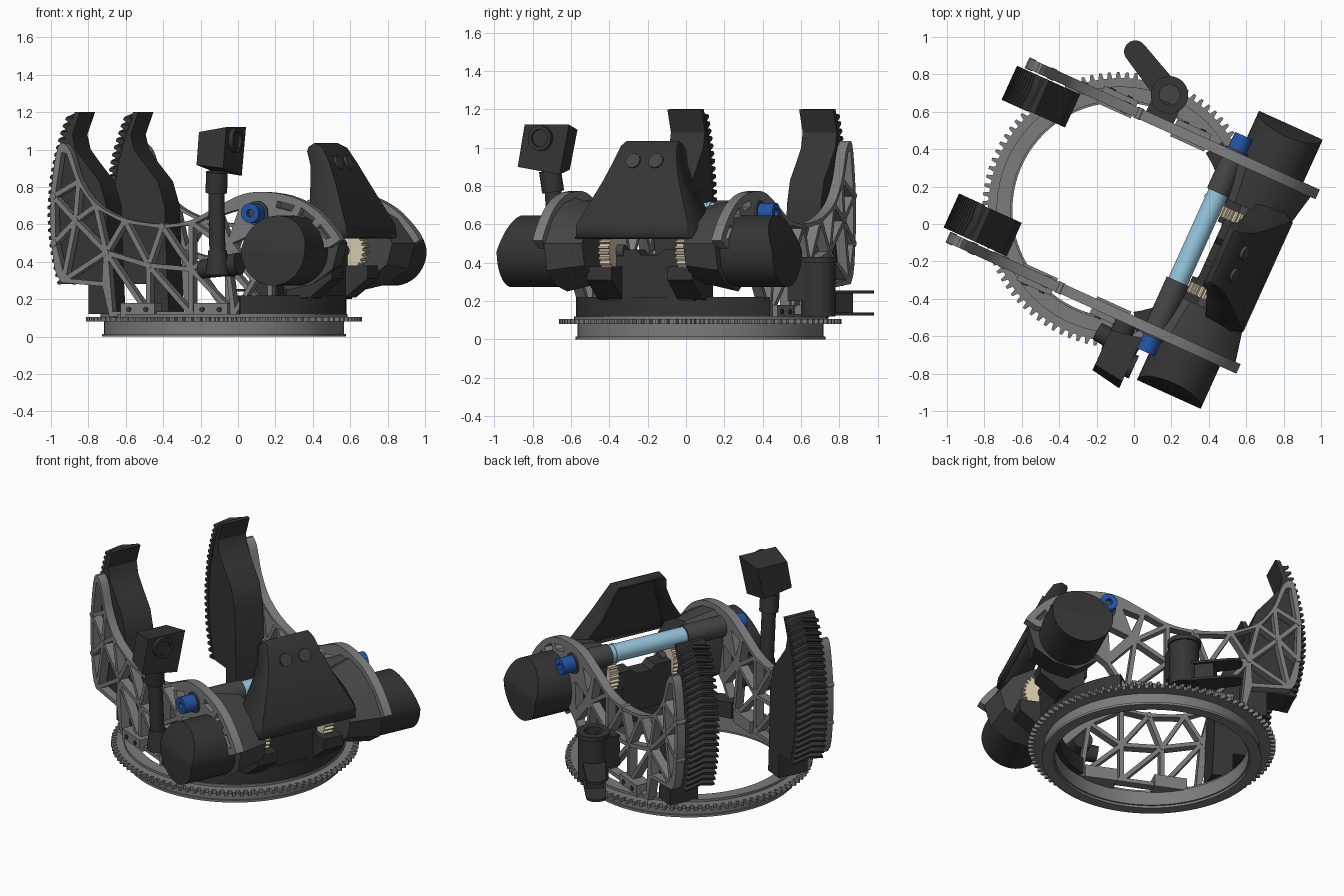
import bpy, bmesh
from math import sin, cos, pi, radians
from mathutils import Matrix, Vector

if "Cube" in bpy.data.objects:
    bpy.data.objects.remove(bpy.data.objects["Cube"])

# Everything is built in a turret frame (u forward, v sideways, z up), then turned
TURN = Matrix.Translation((-0.075, 0.075, 0)) @ Matrix.Rotation(radians(-24.4), 4, 'Z')


def material(name, c):
    m = bpy.data.materials.new(name)
    m.diffuse_color = (*c, 1)
    m.use_nodes = True
    m.node_tree.nodes["Principled BSDF"].inputs["Base Color"].default_value = m.diffuse_color
    return m


DARK = material("dark", (0.035, 0.035, 0.035))
MID = material("charcoal", (0.06, 0.06, 0.06))
GREY = material("grey", (0.2, 0.2, 0.2))
SKY = material("light_blue", (0.30, 0.56, 0.72))
BLUE = material("blue", (0.015, 0.09, 0.38))
CREAM = material("cream", (0.68, 0.6, 0.42))


def finish(name, me, mat=GREY, local=Matrix.Identity(4)):
    me.transform(TURN @ local)
    ob = bpy.data.objects.new(name, me)
    bpy.context.collection.objects.link(ob)
    me.materials.clear()
    me.materials.append(mat)
    me.shade_smooth()
    me.set_sharp_from_angle(angle=radians(32))
    return ob


def from_bm(name, bm, mat=GREY):
    bmesh.ops.recalc_face_normals(bm, faces=bm.faces)
    me = bpy.data.meshes.new(name)
    bm.to_mesh(me)
    bm.free()
    return finish(name, me, mat)


AXES = {'v': lambda a, b, t: (a, t, b), 'z': lambda a, b, t: (a, b, t), 'u': lambda a, b, t: (t, a, b)}


def prism(name, pts, lo, hi, mat=GREY, axis='v', taper=1.0):
    """Extrude an outline along an axis; the 'lo' end may be scaled about its middle."""
    bm = bmesh.new()
    ca = (min(p[0] for p in pts) + max(p[0] for p in pts)) / 2
    cb = (min(p[1] for p in pts) + max(p[1] for p in pts)) / 2
    f = AXES[axis]
    A = [bm.verts.new(f(ca + (a - ca) * taper, cb + (b - cb) * taper, lo)) for a, b in pts]
    B = [bm.verts.new(f(a, b, hi)) for a, b in pts]
    bm.faces.new(A)
    bm.faces.new(B)
    for i in range(len(A)):
        j = (i + 1) % len(A)
        bm.faces.new((A[i], A[j], B[j], B[i]))
    return from_bm(name, bm, mat)


def rect(a0, a1, b0, b1):
    return [(a0, b0), (a1, b0), (a1, b1), (a0, b1)]


def cyl(name, p, q, r, mat=GREY, r2=None, seg=40):
    p, q = Vector(p), Vector(q)
    d = q - p
    bm = bmesh.new()
    m = Matrix.Translation((p + q) / 2) @ d.to_track_quat('Z', 'Y').to_matrix().to_4x4()
    bmesh.ops.create_cone(bm, cap_ends=True, segments=seg, radius1=r, radius2=r2 or r, depth=d.length, matrix=m)
    return from_bm(name, bm, mat)


def ring(name, n, root, tip, inner, lo, hi, mat=GREY, axis='z', c=(0, 0)):
    """Toothed (or plain) annulus with four points per tooth."""
    steps = (0, .4, .55, .85) if root != tip else (0, .25, .5, .75)
    bm = bmesh.new()
    f = AXES[axis]
    loops = []
    for outer, t in ((1, lo), (1, hi), (0, hi), (0, lo)):
        row = []
        for i in range(n * 4):
            a = 2 * pi * (i // 4 + steps[i % 4]) / n
            r = ((root, root, tip, tip)[i % 4]) if outer else inner
            row.append(bm.verts.new(f(c[0] + r * cos(a), c[1] + r * sin(a), t)))
        loops.append(row)
    for k in range(4):
        A, B = loops[k], loops[(k + 1) % 4]
        for i in range(n * 4):
            j = (i + 1) % (n * 4)
            bm.faces.new((A[i], A[j], B[j], B[i]))
    return from_bm(name, bm, mat)


def inset(poly, d):
    p = [Vector(q) for q in poly]
    n = len(p)
    s = 1 if sum(p[i].x * p[(i + 1) % n].y - p[(i + 1) % n].x * p[i].y for i in range(n)) > 0 else -1
    out = []
    for i in range(n):
        e1, e2 = (p[i] - p[i - 1]).normalized(), (p[(i + 1) % n] - p[i]).normalized()
        n1, n2 = Vector((-e1.y, e1.x)) * s, Vector((-e2.y, e2.x)) * s
        out.append(p[i] + (n1 + n2) * d / (1 + n1.dot(n2)))
    return out


# Slewing ring at the bottom
ring("ring_foot_flange", 32, .652, .652, .585, 0, .015)
ring("ring_body", 32, .642, .642, .575, .015, .08)
ring("slewing_gear", 96, .705, .737, .575, .08, .105)
ring("ring_top_step", 32, .66, .66, .585, .105, .12)

# Truss side plates: outline nodes, inner nodes, and the cells cut from them
N = [(-.70, .30), (-.755, .50), (-.76, .75), (-.72, 1.0), (-.67, .99), (-.61, .83), (-.51, .70), (-.34, .62),
     (-.12, .59), (.05, .61), (.2, .68), (.36, .75), (.5, .76), (.66, .73), (.8, .65), (.91, .52), (.86, .49),
     (.62, .46), (.42, .30), (.3, .12), (.05, .12), (-.2, .12), (-.42, .12), (-.46, .28),
     (-.63, .62), (-.45, .45), (-.2, .38), (.05, .36), (.25, .48)]
CELLS = [(0, 1, 24), (1, 2, 24), (2, 3, 4, 5), (2, 5, 24), (5, 6, 24), (6, 25, 24), (0, 24, 25), (0, 25, 23),
         (6, 7, 25), (7, 26, 25), (7, 8, 26), (8, 9, 27), (8, 27, 26), (9, 10, 28), (9, 28, 27), (23, 25, 22),
         (25, 26, 21), (25, 21, 22), (26, 27, 20), (26, 20, 21), (27, 28, 19), (27, 19, 20), (28, 18, 19)]
SLOTS = [[(.56, .725), (.66, .70), (.64, .67), (.55, .69)], [(.70, .69), (.78, .63), (.75, .60), (.68, .65)],
         [(.81, .60), (.87, .53), (.84, .52), (.79, .58)], [(.225, .65), (.33, .68), (.275, .53)],
         [(.295, .50), (.42, .55), (.41, .37)]]


def plate_outline():
    p = inset(N[:24], -.012)
    out = []
    for i in range(24):
        out.append(p[i])
        if i < 15:  # rounded along the back and top edges
            a, b, c, d = p[i - 1], p[i], p[i + 1], p[i + 2]
            for t in (.25, .5, .75):
                out.append(.5 * (2 * b + (c - a) * t + (2 * a - 5 * b + 4 * c - d) * t * t + (3 * b - a - 3 * c + d) * t ** 3))
    return out


def truss_plate(name, v):
    cu = bpy.data.curves.new(name, 'CURVE')
    cu.dimensions, cu.fill_mode, cu.extrude = '2D', 'BOTH', .028
    for poly in [plate_outline()] + [inset([N[i] for i in c], .013) for c in CELLS] + SLOTS:
        sp = cu.splines.new('POLY')
        sp.points.add(len(poly) - 1)
        for pt, q in zip(sp.points, poly):
            pt.co = (q[0], q[1], 0, 1)
        sp.use_cyclic_u = True
    tmp = bpy.data.objects.new("tmp", cu)
    bpy.context.collection.objects.link(tmp)
    me = bpy.data.meshes.new_from_object(tmp.evaluated_get(bpy.context.evaluated_depsgraph_get()))
    bpy.data.objects.remove(tmp)
    finish(name, me, GREY, Matrix.Translation((0, v, 0)) @ Matrix.Rotation(pi / 2, 4, 'X'))


# Elevation sector profile, an arc around the cross tube
TU, TZ, R = .44, .66, 1.225
arc = [(TU - R * cos(a), TZ + R * sin(a)) for a in [radians(-18 + 44.2 * i / 24) for i in range(25)]]
SECTOR = arc + [(-.63, 1.2), (-.675, 1.08), (-.655, 1.0), (-.60, .93), (-.515, .83), (-.475, .7), (-.46, .3),
                (-.45, .12), (-.58, .12), (-.58, .28)]
HOUSING = [(.42, .58), (.43, .70), (.52, .74), (.66, .71), (.8, .63), (.9, .5), (.86, .36), (.74, .28), (.6, .25), (.46, .34)]
MU, MZ = .645, .46

for s, side in ((-1, "near"), (1, "far")):
    truss_plate(side + "_truss_plate", s * .512)
    prism(side + "_sector", SECTOR, s * .28, s * .475, DARK)
    # Chevron teeth on the back of the sector
    bm = bmesh.new()
    for i in range(23):
        prev = None
        for v, off in ((.275, 0), (.375, .02), (.475, 0)):
            a = radians(-17.3 + 41 * i / 22) + off
            sec = [bm.verts.new((TU - r * cos(a + da), s * v, TZ + r * sin(a + da)))
                   for r, da in ((R - .01, -.014), (R + .035, -.006), (R + .035, .006), (R - .01, .014))]
            if prev:
                for k in range(4):
                    bm.faces.new((prev[k], prev[(k + 1) % 4], sec[(k + 1) % 4], sec[k]))
            if v != .375:
                bm.faces.new(sec)
            prev = sec
    from_bm(side + "_sector_teeth", bm, DARK)
    # Drive motor with a bevelled outer end
    bm = bmesh.new()
    m = Matrix.Translation((MU, s * .62, MZ)) @ Matrix.Rotation(pi / 2, 4, 'X')
    bmesh.ops.create_cone(bm, cap_ends=True, segments=48, radius1=.187, radius2=.187, depth=.34, matrix=m)
    bmesh.ops.bisect_plane(bm, geom=bm.verts[:] + bm.edges[:] + bm.faces[:], plane_co=(0, 0, MZ), plane_no=(0, 0, 1))
    for v in bm.verts:
        if abs(v.co.y) > .7 and v.co.z > MZ:
            v.co.y -= s * .35 * (v.co.z - MZ)
    from_bm(side + "_motor", bm, DARK)
    prism(side + "_gear_housing", HOUSING, s * .29, s * .49, MID, taper=.82)
    ring(side + "_pinion", 26, .112, .128, .03, s * .19, s * .25, CREAM, 'v', (MU - .03, MZ))
    cyl(side + "_pinion_shaft", (MU - .03, s * .15, MZ), (MU - .03, s * .35, MZ), .035, MID, seg=24)
    # Guard that encloses the pinion from below
    prism(side + "_pinion_guard", [(.5, .2), (.64, .21), (.77, .31), (.77, .38), (.5, .38)], s * .16, s * .3, DARK)
    # Cross tube sleeve and end knob
    cyl(side + "_sleeve", (TU, s * (.22 if s < 0 else .3), TZ), (TU, s * .55, TZ), .065, MID)
    ring(side + "_knob", 8, .052, .052, .02, s * .54, s * .635, BLUE, 'v', (TU, TZ))
    cyl(side + "_knob_bolt", (TU, s * .54, TZ), (TU, s * .61, TZ), .021, MID, seg=16)
    # Feet, bolts and plate rivets
    for u in (-.25, .18):
        prism(side + "_foot", rect(u - .1, u + .1, .1, .18), s * .47, s * .57)
        for du in (-.05, .05):
            cyl(side + "_foot_bolt", (u + du, s * .57, .145), (u + du, s * .577, .145), .014, DARK, seg=12)
    for i in (1, 2, 8, 24, 25, 26):
        cyl(side + "_plate_rivet", (N[i][0], s * .48, N[i][1]), (N[i][0], s * .544, N[i][1]), .018, seg=12)
cyl("cross_tube", (TU, -.23, TZ), (TU, .31, TZ), .055, SKY)
cyl("tube_collar", (TU, .25, TZ), (TU, .27, TZ), .06, SKY)

# Front skirt and centre support on the ring
ang = [radians(-58 + 116 * i / 24) for i in range(25)]
prism("front_skirt", [(.655 * cos(a), .655 * sin(a)) for a in ang] + [(.55 * cos(a), .55 * sin(a)) for a in ang[::-1]],
      .115, .22, DARK, 'z')
prism("centre_support", [(-.25, .2), (.25, .2), (.2, .32), (.2, .47), (.08, .47), (.05, .44), (-.05, .44), (-.08, .47),
                         (-.19, .47), (-.2, .32)], .53, .64, DARK, 'u')

# Front shield lofted from rows: height, front u, half width, rear u, rear half width
rows = [(1.035, .60, .15, .57, .16), (1.01, .65, .16, .57, .18), (.93, .70, .18, .60, .2),
        (.82, .755, .22, .62, .25), (.60, .86, .32, .68, .40), (.53, .87, .32, .69, .43)]
bm = bmesh.new()
grid = [[bm.verts.new(p) for p in ((ub, -wb, z - .02), (uf, -w, z), (uf, w, z), (ub, wb, z - .02))]
        for z, uf, w, ub, wb in rows]
for A, B in zip(grid, grid[1:]):
    for k in range(3):
        bm.faces.new((A[k], A[k + 1], B[k + 1], B[k]))
bm.faces.new(grid[0])
mod = from_bm("front_shield", bm, DARK).modifiers.new("thickness", 'SOLIDIFY')
mod.thickness, mod.offset = .025, -1
for v in (-.065, .065):
    cyl("shield_vent", (.69, v, .925), (.711, v, .934), .04, MID, seg=24)

# Sight on a post beside the near plate
cyl("sight_elbow", (.16, -.64, .36), (.39, -.66, .39), .05, DARK, .06)
cyl("sight_joint", (.28, -.52, .38), (.28, -.66, .38), .06, DARK)
cyl("sight_socket", (.28, -.70, .33), (.28, -.70, .46), .065, DARK, .05)
cyl("sight_post", (.28, -.70, .40), (.28, -.72, .84), .043, DARK)
cyl("sight_collar", (.28, -.717, .77), (.29, -.73, .88), .058, DARK)
prism("sight_head", [(-.87, .90), (-.63, .86), (-.575, 1.12), (-.83, 1.12)], .22, .39, DARK, 'u', .8)
ring("sight_lens_rim", 10, .066, .066, .045, .38, .415, DARK, 'u', (-.735, 1.05))
cyl("sight_lens", (.38, -.735, 1.05), (.40, -.735, 1.05), .045, DARK, seg=24)

# Hinged mount beside the far plate, folded outward
T, E = Vector((-.013, .67)), Vector((-.275, .805))
ring("mount_barrel", 10, .09, .09, .055, .12, .43, DARK, 'z', T)
ring("mount_barrel_lip", 10, .1, .1, .055, .40, .43, DARK, 'z', T)
cyl("mount_core", (*T, .13), (*T, .36), .055, MID, seg=24)
prism("mount_bracket", rect(-.09, .07, .53, .63), .2, .4, DARK, 'z')
d = (E - T).normalized()
p = Vector((-d.y, d.x))
tip = [E + .06 * (cos(a) * p + sin(a) * d) for a in [pi * i / 12 for i in range(13)]]
for z in (.125, .24):
    prism("mount_fork", [T + .07 * p] + tip + [T - .07 * p], z, z + .015, DARK, 'z')
prism("mount_fork_web", [T + .05 * p, T + .19 * d + .05 * p, T + .19 * d - .05 * p, T - .05 * p], .13, .245, DARK, 'z')
